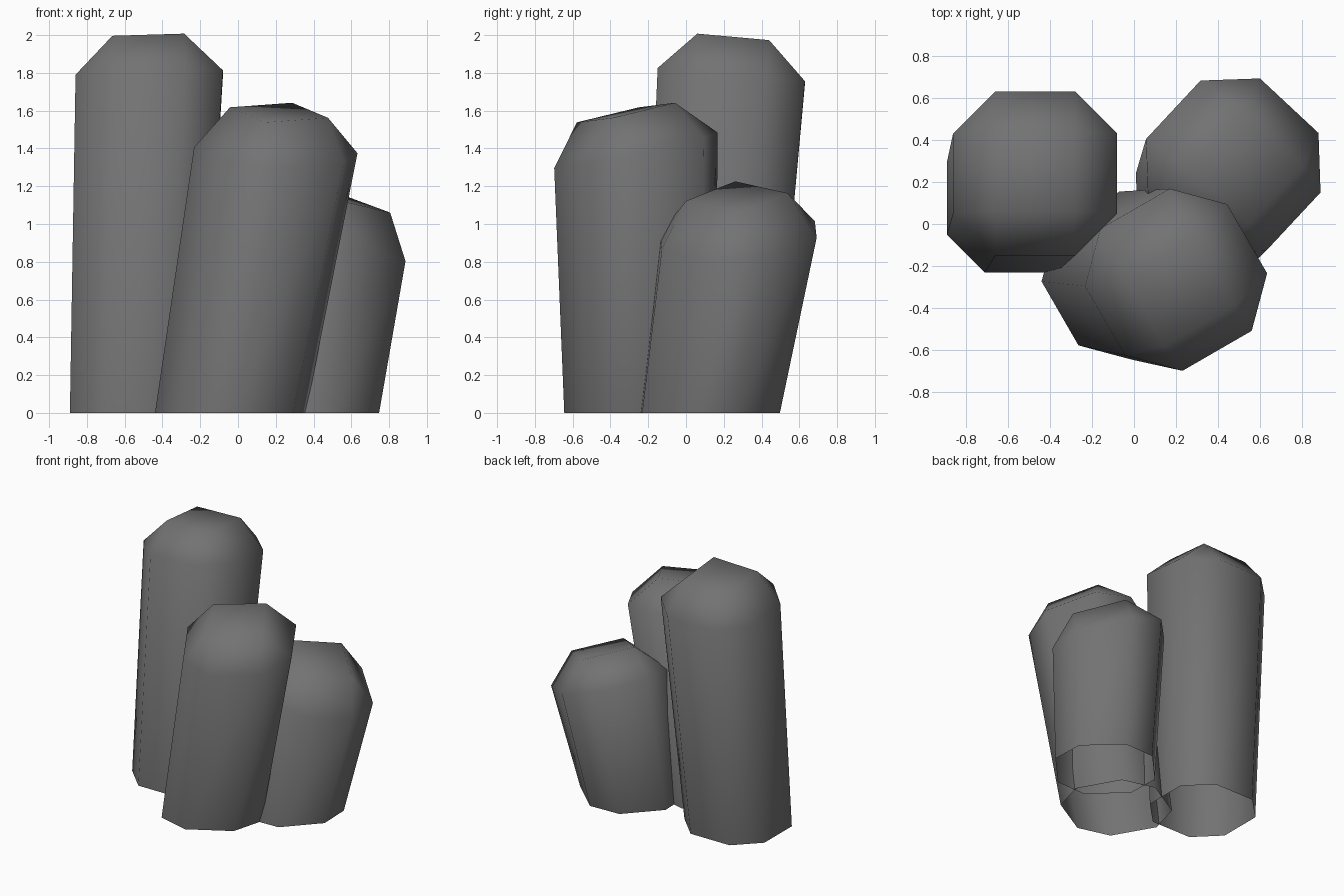
import bpy
import bmesh
from math import radians
from mathutils import Matrix, Vector

if "Cube" in bpy.data.objects:
    bpy.data.objects.remove(bpy.data.objects["Cube"], do_unlink=True)

stone = bpy.data.materials.new("dark grey stone")
stone.use_nodes = True
stone.diffuse_color = (0.17, 0.17, 0.17, 1)
stone.node_tree.nodes["Principled BSDF"].inputs["Base Color"].default_value = stone.diffuse_color

FLAT = 0.487          # half of a flat side, relative to the half width
SHOULDER, TOP = 0.39, 0.19


def octagon(h):
    """Corners of a square with half width h and cut corners."""
    a = h * FLAT
    return [(h, -a), (h, a), (a, h), (-a, h), (-h, a), (-h, -a), (-a, -h), (a, -h)]


def square(h):
    return [(h, -h), (h, h), (-h, h), (-h, -h)]


def column(name, turn, base, base_half, shoulder, top, slope):
    """Leaning open-bottomed column with a chamfered, tilted cap."""
    bm = bmesh.new()
    spin = Matrix.Rotation(radians(turn), 2)

    def ring(points, centre, tilt):
        verts = []
        for p in points:
            d = spin @ Vector(p)
            verts.append(bm.verts.new((centre[0] + d.x, centre[1] + d.y,
                                       centre[2] + d.dot(Vector(tilt)))))
        return verts

    low = ring(octagon(base_half), (*base, 0), (0, 0))
    mid = ring(octagon(SHOULDER), shoulder, slope)
    cap = ring(square(TOP), top, slope)

    # Side walls
    for i in range(8):
        j = (i + 1) % 8
        bm.faces.new((low[i], low[j], mid[j], mid[i]))
    # Sloping cap faces and the triangles at its corners
    for i in range(4):
        j = (i + 1) % 4
        bm.faces.new((mid[2 * i], mid[2 * i + 1], cap[j], cap[i]))
        bm.faces.new((mid[2 * i + 1], mid[2 * j], cap[j]))
    bm.faces.new(cap)
    for f in bm.faces:
        f.smooth = True

    mesh = bpy.data.meshes.new(name)
    bm.to_mesh(mesh)
    bm.free()
    mesh.materials.append(stone)
    bpy.context.collection.objects.link(bpy.data.objects.new(name, mesh))


column("tall_column", 0, (-0.54, 0.12), 0.35,
       (-0.47, 0.24, 1.785), (-0.475, 0.25, 1.985), (0.03, -0.09))
column("front_column", 30, (-0.04, -0.245), 0.36,
       (0.2, -0.265, 1.39), (0.217, -0.318, 1.59), (-0.05, 0.213))
column("short_column", 47, (0.378, 0.128), 0.347,
       (0.472, 0.277, 0.94), (0.537, 0.27, 1.143), (-0.31, 0.065))
